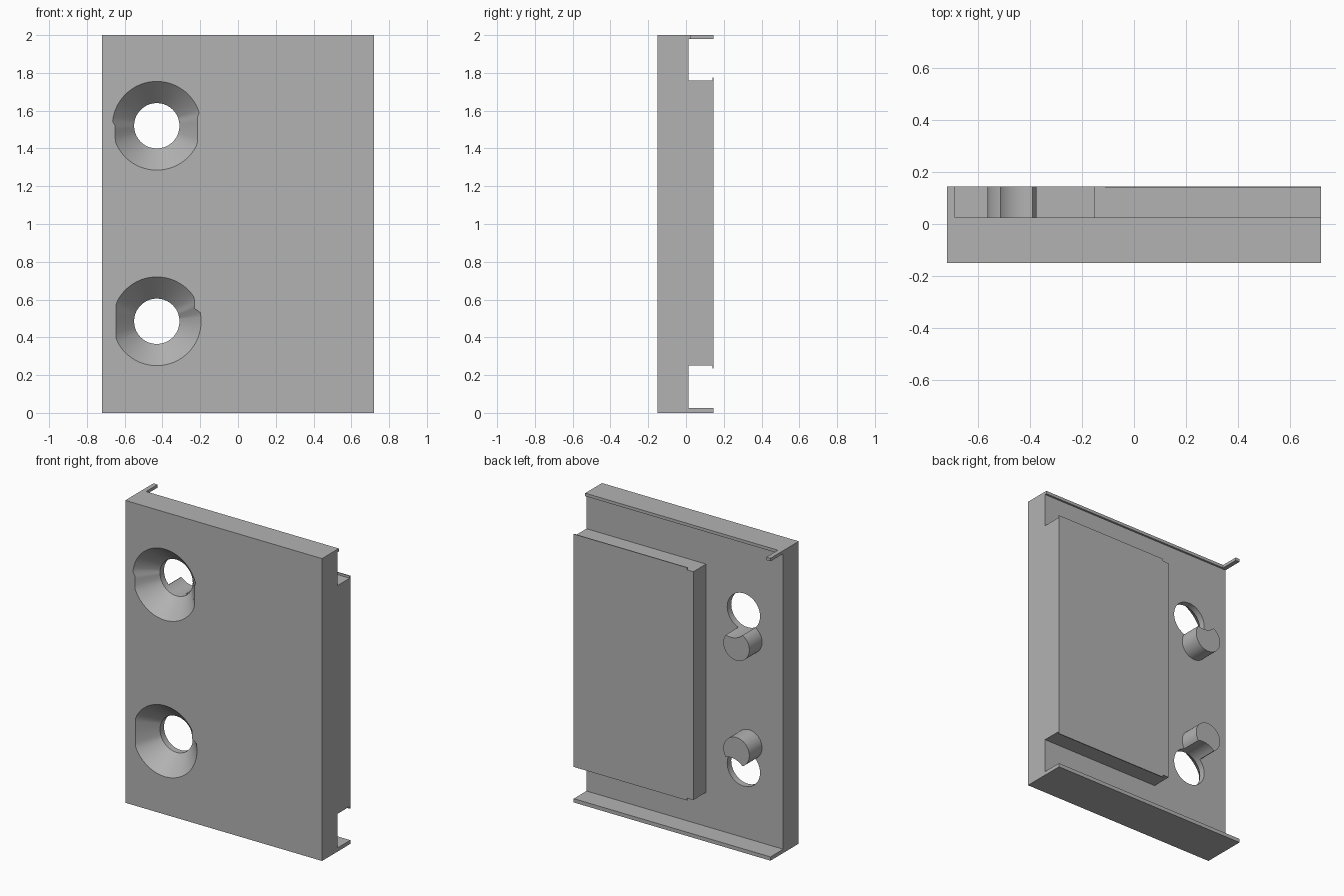
import bpy, bmesh, math

cube = bpy.data.objects.get("Cube")
if cube:
    bpy.data.objects.remove(cube, do_unlink=True)

GREY = (0.45, 0.45, 0.45, 1)
grey = bpy.data.materials.new("plain grey")
grey.use_nodes = True
grey.diffuse_color = GREY
grey.node_tree.nodes["Principled BSDF"].inputs["Base Color"].default_value = GREY

HOLE_X, HOLE_R, SINK_R = -0.43, 0.12, 0.235
FRONT, BACK, REAR = -0.15, 0.012, 0.145
HOLE_Z = {"upper": 1.52, "lower": 0.485}


def finish(name, bm):
    bmesh.ops.recalc_face_normals(bm, faces=bm.faces)
    mesh = bpy.data.meshes.new(name)
    bm.to_mesh(mesh)
    bm.free()
    mesh.materials.append(grey)
    obj = bpy.data.objects.new(name, mesh)
    bpy.context.collection.objects.link(obj)
    return obj


def box(name, x, y, z):
    bm = bmesh.new()
    bmesh.ops.create_cube(bm, size=1)
    for v in bm.verts:
        v.co = [a[0] + (c + 0.5) * (a[1] - a[0]) for a, c in zip((x, y, z), v.co)]
    return finish(name, bm)


def lathe(name, cx, cz, rings, limit=None, n=64):
    """Closed round shape along y from (y, radius) rings; limit reshapes the widest rings."""
    bm = bmesh.new()
    loops = []
    for y, r in rings:
        loop = []
        for i in range(n):
            a = math.tau * i / n
            dx, dz = r * math.cos(a), r * math.sin(a)
            if limit and r > HOLE_R:
                dx = limit(dx, dz)
            loop.append(bm.verts.new((cx + dx, y, cz + dz)))
        loops.append(loop)
    for p, q in zip(loops, loops[1:]):
        for i in range(n):
            j = (i + 1) % n
            bm.faces.new((p[i], p[j], q[j], q[i]))
    bm.faces.new(loops[0])
    bm.faces.new(loops[-1])
    return finish(name, bm)


def cut(target, cutter):
    mod = target.modifiers.new("cut", 'BOOLEAN')
    mod.operation = 'DIFFERENCE'
    mod.solver = 'EXACT'
    mod.object = cutter
    cutter.hide_render = True
    cutter.hide_set(True)


# flats on the rims of the countersinks
def upper_rim(dx, dz):
    if dx < 0:
        return max(dx, -0.22) if dz < 0.01 else dx
    return min(dx, 0.215) if dz < 0.05 else dx


def lower_rim(dx, dz):
    if dx < 0:
        return max(dx, -0.215)
    return min(dx, 0.2) if dz > 0.05 else dx


# plate, block and edge lips
plate = box("plate", (-0.72, 0.72), (FRONT, BACK), (0, 2))
box("back_block", (-0.155, 0.72), (BACK, REAR - 0.006), (0.25, 1.76))
box("block_side_edge", (-0.155, -0.11), (REAR - 0.006, REAR), (0.25, 1.76))
box("block_cover", (-0.11, 0.72), (REAR - 0.006, REAR), (0.235, 1.775))
box("bottom_lip", (-0.72, 0.72), (BACK, REAR), (0, 0.025))
box("top_lip", (-0.69, 0.72), (BACK, 0.025), (1.98, 2))
box("top_corner_tab", (-0.72, -0.69), (BACK, REAR), (1.98, 2))

# countersunk holes, each with a scooped peg beside it
for side, rim, sign in (("upper", upper_rim, -1), ("lower", lower_rim, 1)):
    z = HOLE_Z[side]
    sink = lathe(side + "_countersink_cutter", HOLE_X, z,
                 [(FRONT - 0.01, SINK_R), (FRONT, SINK_R), (-0.03, HOLE_R), (0.2, HOLE_R)], rim)
    cut(plate, sink)
    peg = lathe(side + "_peg", HOLE_X - 0.04, z + sign * 0.168,
                [(BACK, 0.095), (REAR, 0.095)])
    cut(peg, sink)

# apply the cuts, then smooth the round walls
for obj in [plate] + [bpy.data.objects[s + "_peg"] for s in HOLE_Z]:
    bpy.ops.object.select_all(action='DESELECT')
    obj.select_set(True)
    bpy.context.view_layer.objects.active = obj
    bpy.ops.object.modifier_apply(modifier="cut") if len(obj.modifiers) == 1 else [
        bpy.ops.object.modifier_apply(modifier=m.name) for m in list(obj.modifiers)]
    bpy.ops.object.shade_smooth_by_angle(angle=math.radians(30))

for side in HOLE_Z:
    bpy.data.objects.remove(bpy.data.objects[side + "_countersink_cutter"], do_unlink=True)
